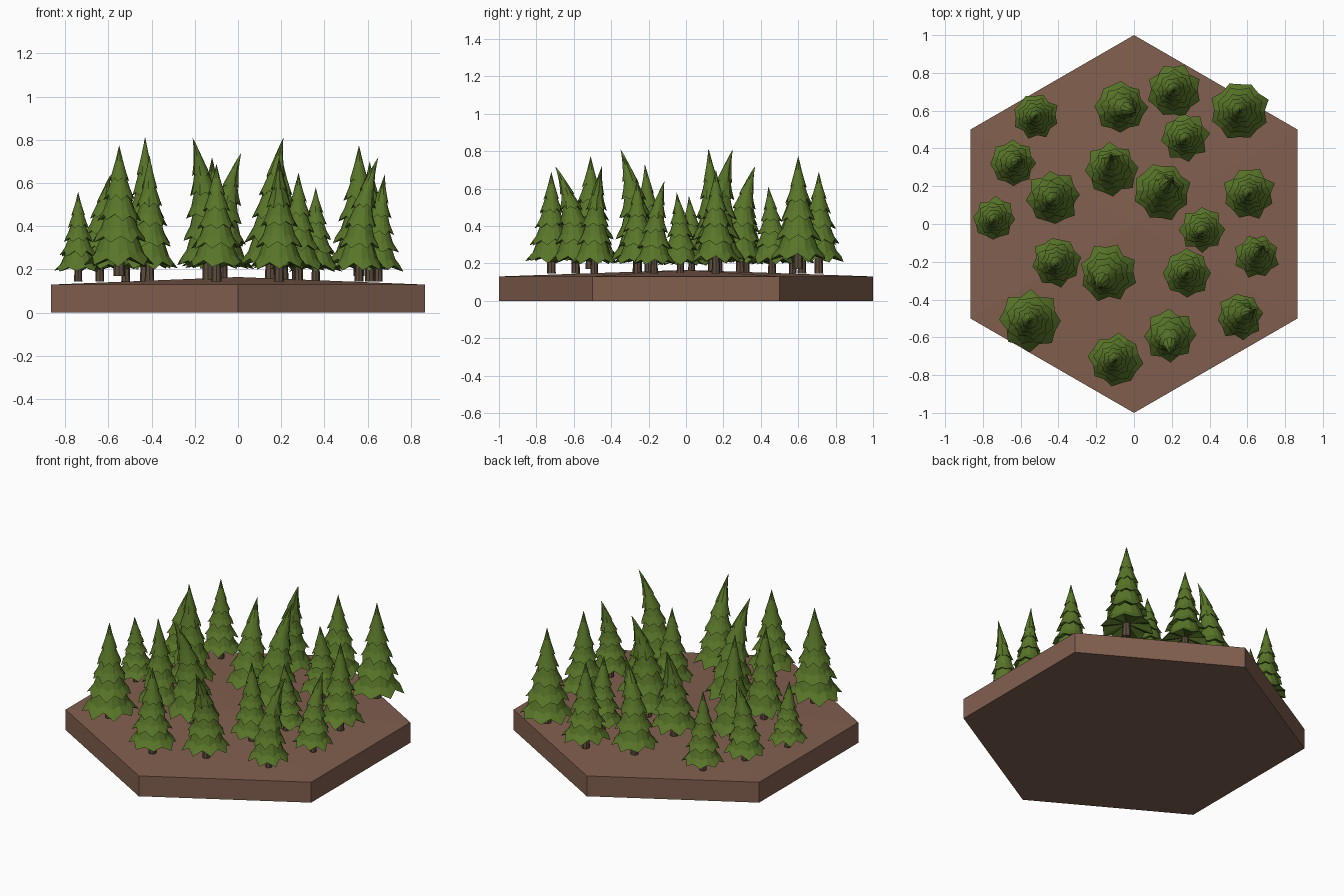
import bpy, bmesh, random
from math import sin, cos, pi, radians
from mathutils import Vector

if "Cube" in bpy.data.objects:
    bpy.data.objects.remove(bpy.data.objects["Cube"])

random.seed(7)


def material(name, rgb):
    m = bpy.data.materials.new(name)
    m.diffuse_color = (*rgb, 1)
    m.use_nodes = True
    m.node_tree.nodes["Principled BSDF"].inputs["Base Color"].default_value = m.diffuse_color
    return m


EARTH = material("earth", (0.22, 0.115, 0.078))
BARK = material("bark", (0.11, 0.075, 0.048))
NEEDLES = material("needles", (0.10, 0.18, 0.022))


def finish(bm, name, mat):
    bmesh.ops.recalc_face_normals(bm, faces=bm.faces)
    mesh = bpy.data.meshes.new(name)
    bm.to_mesh(mesh)
    bm.free()
    mesh.materials.append(mat)
    ob = bpy.data.objects.new(name, mesh)
    bpy.context.collection.objects.link(ob)
    return ob


def bridge(bm, a, b):
    n = len(a)
    for i in range(n):
        j = (i + 1) % n
        bm.faces.new((a[i], a[j], b[j], b[i]))


def fan(bm, ring, tip):
    for i in range(len(ring)):
        bm.faces.new((ring[i], ring[(i + 1) % len(ring)], tip))


# Hexagonal ground tile with a shallow pitched top
def ground():
    bm = bmesh.new()
    low, high = [[bm.verts.new((cos(radians(30 + 60 * i)), sin(radians(30 + 60 * i)), z))
                  for i in range(6)] for z in (0, 0.13)]
    bm.faces.new(low)
    bridge(bm, low, high)
    fan(bm, high, bm.verts.new((0, 0, 0.165)))
    finish(bm, "ground_tile", EARTH)


# Tapered trunk
def trunk(name, x, y, z0, z1, r):
    bm = bmesh.new()
    a, b = [[bm.verts.new((x + q * cos(pi * i / 4), y + q * sin(pi * i / 4), z)) for i in range(8)]
            for z, q in ((z0, r), (z1, r * 0.75))]
    bm.faces.new(a)
    bm.faces.new(b)
    bridge(bm, a, b)
    finish(bm, name, BARK)


# Stacked ragged skirts; the axis curves towards the tip
TIERS = [(0.0, 1.0), (0.19, 0.80), (0.37, 0.62), (0.54, 0.45), (0.69, 0.29)]
LOBES = 8


def foliage(name, x, y, r, z0, z1, lean):
    bm = bmesh.new()
    h = z1 - z0

    def axis(t):
        k = max(t, 0) ** 2.6
        return Vector((x + lean[0] * k, y + lean[1] * k, z0 + h * t))

    for n, (t, f) in enumerate(TIERS):
        turn = random.uniform(0, 2 * pi)
        wobble = [random.uniform(-1, 1) for _ in range(2 * LOBES)]

        def ring(tt, rad, ragged):
            out = []
            for i in range(2 * LOBES):
                a = turn + pi * i / LOBES
                peak = 1 if i % 2 == 0 else -1
                q = rad * (0.92 + ragged * (0.075 * peak + 0.05 * wobble[i]))
                dz = -ragged * (0.014 * peak + 0.007 * wobble[i]) * (0.4 + 0.6 * f)
                p = axis(tt)
                out.append(bm.verts.new(p + Vector((q * cos(a), q * sin(a), dz * r / 0.14))))
            return out

        hem = ring(t + 0.02, r * f, 1)
        fan(bm, hem, bm.verts.new(axis(t + 0.07)))
        if n < len(TIERS) - 1:
            t2, f2 = TIERS[n + 1]
            mid = ring(t + 0.10, r * (f * 0.74), 0.5)
            top = ring(t2 + 0.06, r * f2 * 0.66, 0.1)
            bridge(bm, hem, mid)
            bridge(bm, mid, top)
            fan(bm, top, bm.verts.new(axis(t2 + 0.07)))
        else:
            prev = hem
            for tt, ff in ((0.78, 0.21), (0.86, 0.125), (0.94, 0.05)):
                nxt = ring(tt, r * ff, 0.4)
                bridge(bm, prev, nxt)
                prev = nxt
            fan(bm, prev, bm.verts.new(axis(1)))
    finish(bm, name, NEEDLES)


# x, y, skirt radius, tip height, tip lean x, tip lean y
TREES = [
    (-0.52, 0.57, 0.125, 0.65, 0, 0),
    (-0.07, 0.62, 0.14, 0.74, 0.085, -0.03),
    (0.21, 0.71, 0.145, 0.69, 0, 0),
    (0.56, 0.60, 0.16, 0.775, 0, 0),
    (0.27, 0.46, 0.13, 0.61, 0, -0.02),
    (-0.64, 0.32, 0.125, 0.64, 0.05, 0.02),
    (-0.43, 0.14, 0.145, 0.815, 0, -0.02),
    (-0.12, 0.29, 0.145, 0.72, 0, 0.08),
    (0.15, 0.17, 0.155, 0.81, 0.06, 0.08),
    (0.61, 0.16, 0.14, 0.70, 0, 0),
    (-0.74, 0.03, 0.115, 0.56, 0, -0.015),
    (0.36, -0.03, 0.12, 0.58, 0, -0.02),
    (0.65, -0.17, 0.12, 0.64, 0.03, 0.055),
    (-0.41, -0.20, 0.135, 0.73, 0, -0.02),
    (-0.14, -0.26, 0.155, 0.81, -0.07, -0.09),
    (0.28, -0.26, 0.13, 0.65, 0, 0),
    (-0.55, -0.51, 0.165, 0.775, 0, 0),
    (-0.10, -0.72, 0.145, 0.69, 0, 0),
    (0.19, -0.59, 0.14, 0.72, 0, -0.11),
    (0.56, -0.49, 0.125, 0.72, 0.09, 0.04),
]

ground()
for n, (x, y, r, top, lx, ly) in enumerate(TREES, 1):
    big = r > 0.155
    hem = 0.195 + (r - 0.115) * 0.6
    trunk(f"fir_{n:02d}_trunk", x, y, 0.17 if big else 0.145, hem + 0.12, r * 0.165)
    foliage(f"fir_{n:02d}_foliage", x, y, r, hem, top, (lx, ly))
